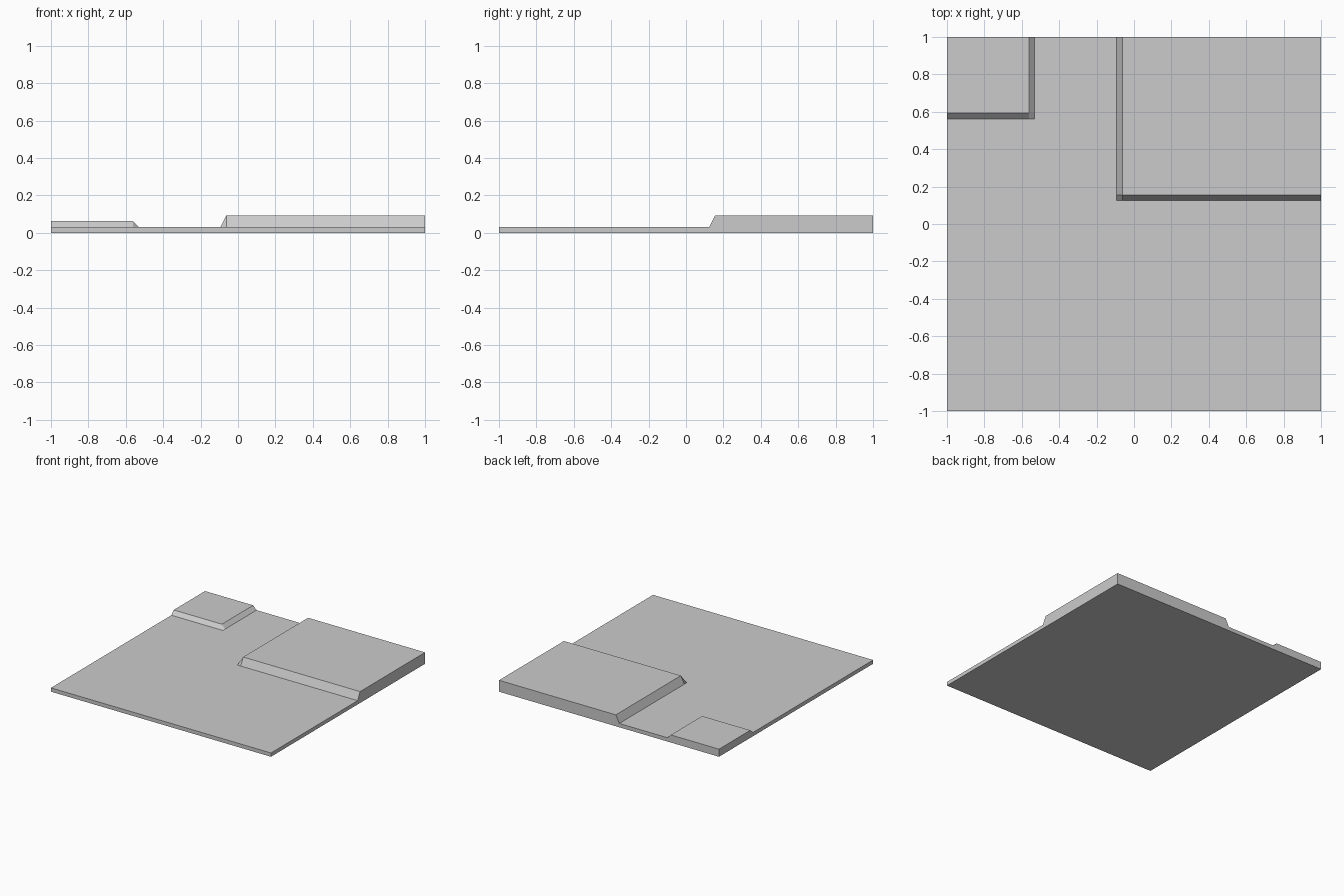
import bpy, bmesh, math

if "Cube" in bpy.data.objects:
    bpy.data.objects.remove(bpy.data.objects["Cube"])

U = 1 / 32  # grid unit: base thickness and slope width
XS = [-1, -0.5625, -0.53125, -0.09375, -0.0625, 1]
YS = [-1, 0.125, 0.15625, 0.5625, 0.59375, 1]


def height(x, y):
    if x <= -0.5625 and y >= 0.59375:    # low corner plateau
        return 2 * U
    if x >= -0.0625 and y >= 0.15625:    # high corner plateau
        return 3 * U
    return U                             # ground level


bm = bmesh.new()

# Stepped top surface; sloped edges come from the narrow grid cells
grid = [[bm.verts.new((x, y, height(x, y))) for x in XS] for y in YS]
for j in range(len(YS) - 1):
    for i in range(len(XS) - 1):
        bm.faces.new((grid[j][i], grid[j][i + 1], grid[j + 1][i + 1], grid[j + 1][i]))

# Outer walls dropped to the floor, then the underside
rim = [e for e in bm.edges if e.is_boundary]
out = bmesh.ops.extrude_edge_only(bm, edges=rim)["geom"]
for v in out:
    if isinstance(v, bmesh.types.BMVert):
        v.co.z = 0
bottom = [e for e in bm.edges if e.is_boundary]
bmesh.ops.contextual_create(bm, geom=bottom)

# Merge coplanar cells into clean flat faces
bmesh.ops.dissolve_limit(bm, angle_limit=math.radians(1),
                         verts=bm.verts[:], edges=bm.edges[:])
bmesh.ops.recalc_face_normals(bm, faces=bm.faces[:])

mesh = bpy.data.meshes.new("terrain_tile")
bm.to_mesh(mesh)
bm.free()
bpy.context.collection.objects.link(bpy.data.objects.new("terrain_tile", mesh))
